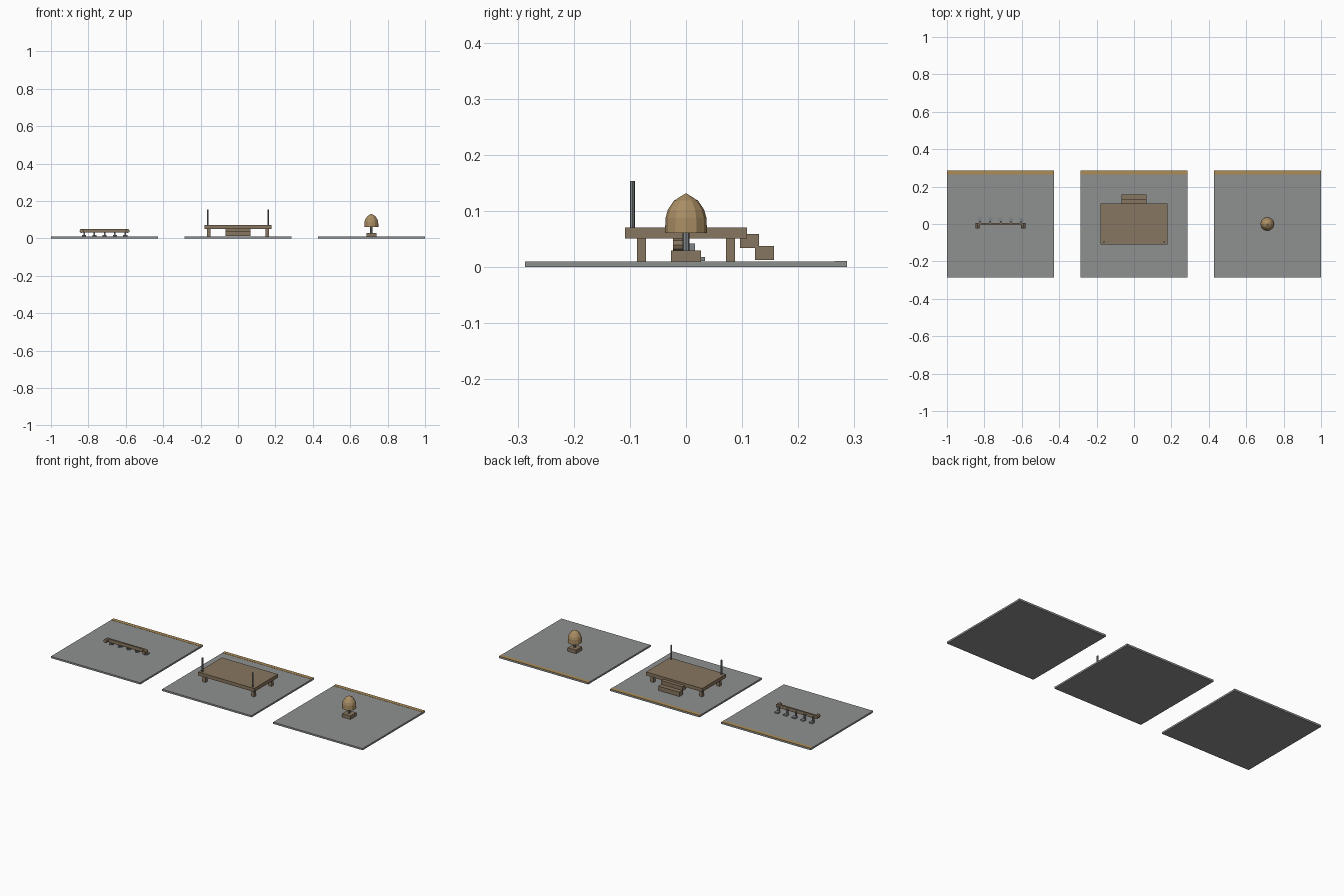
import bpy, math

if "Cube" in bpy.data.objects:
    bpy.data.objects.remove(bpy.data.objects["Cube"])


def material(name, rgb):
    m = bpy.data.materials.new(name)
    m.diffuse_color = (*rgb, 1)
    m.use_nodes = True
    m.node_tree.nodes["Principled BSDF"].inputs["Base Color"].default_value = m.diffuse_color
    return m


STONE = material("grey stone", (0.275, 0.285, 0.28))
WOOD = material("brown wood", (0.245, 0.18, 0.115))
STRAW = material("tan straw", (0.40, 0.27, 0.13))
TRIM = material("ochre trim", (0.42, 0.265, 0.09))
METAL = material("grey metal", (0.22, 0.24, 0.25))


def box(name, x, y, z, mat):
    """Box given by (min, max) ranges on each axis."""
    bpy.ops.mesh.primitive_cube_add(size=1, location=[(a + b) / 2 for a, b in (x, y, z)])
    o = bpy.context.object
    o.name = name
    o.scale = [b - a for a, b in (x, y, z)]
    bpy.ops.object.transform_apply(location=False, rotation=False, scale=True)
    o.data.materials.append(mat)
    return o


def rod(name, loc, r, length, mat, sides=8, rot=(0, 0, 0)):
    bpy.ops.mesh.primitive_cylinder_add(vertices=sides, radius=r, depth=length,
                                        location=loc, rotation=rot)
    o = bpy.context.object
    o.name = name
    o.data.materials.append(mat)
    return o


def lathe(name, loc, profile, sides, mat):
    """Closed solid of revolution; profile runs from base ring up, then an apex."""
    verts, faces = [], []
    for r, z in profile[:-1]:
        for i in range(sides):
            a = 2 * math.pi * i / sides
            verts.append((r * math.cos(a), r * math.sin(a), z))
    verts.append((0, 0, profile[-1][1]))
    rings = len(profile) - 1
    for k in range(rings):
        for i in range(sides):
            j = (i + 1) % sides
            a, b = k * sides + i, k * sides + j
            faces.append((a, b, len(verts) - 1) if k == rings - 1
                         else (a, b, b + sides, a + sides))
    faces.append(tuple(reversed(range(sides))))
    me = bpy.data.meshes.new(name)
    me.from_pydata(verts, [], faces)
    me.materials.append(mat)
    o = bpy.data.objects.new(name, me)
    o.location = loc
    bpy.context.collection.objects.link(o)


C = 0.713   # spacing of the three tiles
H = 0.2865  # half tile
T = 0.01    # tile top

# Floor tiles with a trim strip along the back edge
for cx in (-C, 0, C):
    box("floor_tile", (cx - H, cx + H), (-H, H), (0, T), STONE)
    box("back_trim", (cx - H, cx + H), (0.265, H), (T - 0.002, T + 0.001), TRIM)

# Centre: raised deck with legs, posts and rear steps
box("deck", (-0.18, 0.18), (-0.109, 0.109), (0.051, 0.071), WOOD)
for sx in (-1, 1):
    for sy in (-1, 1):
        px, py = sx * 0.156, sy * 0.0795
        box("deck_leg", (px - 0.009, px + 0.009), (py - 0.008, py + 0.008), (T, 0.051), WOOD)
    rod("deck_post", (sx * 0.161, -0.0955, 0.112), 0.0045, 0.083, METAL)
box("upper_step", (-0.068, 0.068), (0.096, 0.130), (0.034, 0.059), WOOD)
box("lower_step", (-0.068, 0.068), (0.123, 0.157), (0.0125, 0.0375), WOOD)

# Left: hook rail with end pegs and five hooks behind it
box("rail", (-C - 0.125, -C + 0.125), (-0.005, 0.005), (0.031, 0.05), WOOD)
for s in (-1, 1):
    rod("rail_end_peg", (-C + s * 0.123, -0.009, 0.040), 0.011, 0.028, WOOD, 8,
        (math.pi / 2, 0, 0))
for i in range(5):
    x = -C + (i - 2) * 0.055
    box("hook_stem", (x - 0.004, x + 0.004), (0.005, 0.016), (0.012, 0.042), METAL)
    box("hook_foot", (x - 0.011, x + 0.011), (0.014, 0.034), (0.011, 0.018), METAL)

# Right: straw dome on a pole and block
box("dome_base", (C - 0.027, C + 0.027), (-0.027, 0.027), (T, 0.03), WOOD)
rod("dome_pole", (C, 0, 0.047), 0.0065, 0.038, METAL)
lathe("straw_dome", (C, 0, 0),
      [(0.0375, 0.061), (0.0365, 0.088), (0.0325, 0.102), (0.0215, 0.1185), (0, 0.132)],
      12, STRAW)
